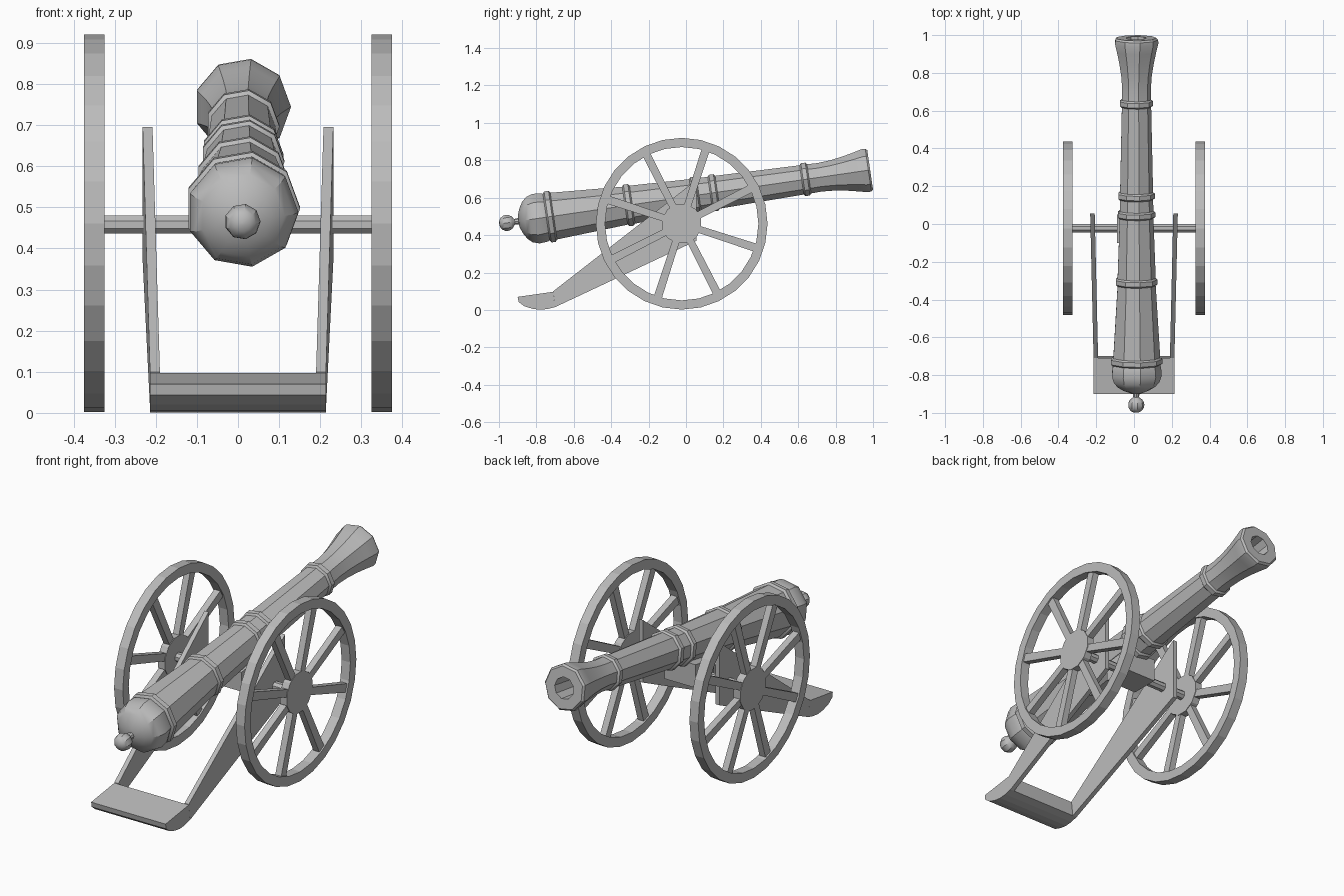
import bpy, bmesh, math
from mathutils import Matrix, Vector

if "Cube" in bpy.data.objects:
    bpy.data.objects.remove(bpy.data.objects["Cube"])

mat = bpy.data.materials.new("plain_grey")
mat.diffuse_color = (0.5, 0.5, 0.5, 1)
mat.use_nodes = True
mat.node_tree.nodes["Principled BSDF"].inputs["Base Color"].default_value = mat.diffuse_color


def finish(name, bm, smooth=False):
    bmesh.ops.recalc_face_normals(bm, faces=bm.faces)
    me = bpy.data.meshes.new(name)
    bm.to_mesh(me)
    bm.free()
    ob = bpy.data.objects.new(name, me)
    bpy.context.collection.objects.link(ob)
    me.materials.append(mat)
    if smooth:
        bpy.ops.object.select_all(action='DESELECT')
        ob.select_set(True)
        bpy.context.view_layer.objects.active = ob
        bpy.ops.object.shade_smooth_by_angle(angle=math.radians(30))
    return ob


def prism(bm, left, right):
    """Solid between two matching outlines."""
    a = [bm.verts.new(p) for p in left]
    b = [bm.verts.new(p) for p in right]
    n = len(a)
    bm.faces.new(a)
    bm.faces.new(b[::-1])
    for i in range(n):
        j = (i + 1) % n
        bm.faces.new((a[i], b[i], b[j], a[j]))


def lathe(bm, profile, n):
    """Revolve (distance, radius) pairs around the y axis."""
    rings = []
    for s, r in profile:
        rings.append([bm.verts.new((r * math.cos(k * math.tau / n), s,
                                    r * math.sin(k * math.tau / n))) for k in range(n)])
    for a, b in zip(rings, rings[1:]):
        for i in range(n):
            j = (i + 1) % n
            bm.faces.new((a[i], a[j], b[j], b[i]))
    bm.faces.new(rings[0])
    bm.faces.new(rings[-1])


def band(s, r, h=0.010, w=0.02):
    """Raised moulding around the barrel."""
    return [(s - w, r), (s - w * 0.6, r + h), (s + w * 0.6, r + h), (s + w, r)]


# Nine-sided barrel with knob, rounded breech, bands, flared muzzle and bore
knob = [(-0.968 - 0.041 * math.cos(t), 0.004 + 0.04 * math.sin(t))
        for t in [i * math.pi / 8 for i in range(8)]]
profile = knob + [(-0.925, 0.016), (-0.905, 0.018), (-0.903, 0.035), (-0.89, 0.07),
                  (-0.87, 0.103), (-0.845, 0.125), (-0.81, 0.136), (-0.765, 0.132)]
profile += band(-0.735, 0.128, 0.012) + band(-0.31, 0.104) + band(0.05, 0.092)
profile += band(0.15, 0.09) + band(0.645, 0.08)
profile += [(0.72, 0.078), (0.79, 0.083), (0.86, 0.094), (0.92, 0.107), (0.965, 0.118),
            (0.985, 0.117), (0.995, 0.108), (0.995, 0.055), (0.70, 0.05)]
bm = bmesh.new()
lathe(bm, profile, 9)
barrel = finish("barrel", bm, True)
barrel.matrix_world = Matrix.Translation((0.011, 0, 0.605)) @ Matrix.Rotation(math.radians(8.3), 4, 'X')

CY, CZ, R = -0.023, 0.461, 0.459


def wheel_point(x, r, a):
    return Vector((x, CY + r * math.cos(a), CZ + r * math.sin(a)))


for side, label in ((-1, "left"), (1, "right")):
    x0, x1 = side * 0.325, side * 0.375
    # Wheel rim
    bm = bmesh.new()
    n = 28
    rings = [[bm.verts.new(wheel_point(x, r, k * math.tau / n)) for k in range(n)]
             for x, r in ((x0, R), (x1, R), (x1, 0.41), (x0, 0.41))]
    for q in range(4):
        a, b = rings[q], rings[(q + 1) % 4]
        for i in range(n):
            j = (i + 1) % n
            bm.faces.new((a[i], a[j], b[j], b[i]))
    finish(label + "_rim", bm)
    # Hub disc
    bm = bmesh.new()
    angles = [(k + 0.5) * math.tau / 12 for k in range(12)]
    prism(bm, [wheel_point(side * 0.33, 0.108, a) for a in angles],
          [wheel_point(side * 0.37, 0.108, a) for a in angles])
    finish(label + "_hub", bm)
    # Eight spokes
    bm = bmesh.new()
    for k in range(8):
        a = math.radians(27 + 45 * k)
        t = Vector((0, -math.sin(a), math.cos(a)))
        def outline(x):
            p, q = wheel_point(x, 0.09, a), wheel_point(x, 0.42, a)
            return [p - t * 0.019, q - t * 0.022, q + t * 0.022, p + t * 0.019]
        prism(bm, outline(side * 0.333), outline(side * 0.367))
    finish(label + "_spokes", bm)
    # Slanted carriage cheek, spreading toward the front
    bm = bmesh.new()
    shape = [(-0.71, 0.10), (-0.70, 0.015), (0.056, 0.37), (0.056, 0.695)]
    def cheek(x):
        return [(side * (x + 0.018 * (y + 0.71) / 0.766), y, z) for y, z in shape]
    prism(bm, cheek(0.19), cheek(0.214))
    finish(label + "_cheek", bm)

# Trail plate with a curved underside
tail = [(-0.71, 0.097), (-0.9, 0.07), (-0.895, 0.043), (-0.865, 0.02), (-0.82, 0.006),
        (-0.78, 0.001), (-0.74, 0.005), (-0.70, 0.015)]
bm = bmesh.new()
prism(bm, [(-0.214, y, z) for y, z in tail], [(0.214, y, z) for y, z in tail])
finish("trail_plate", bm)

# Axle
bm = bmesh.new()
eight = [(k + 0.5) * math.tau / 8 for k in range(8)]
prism(bm, [wheel_point(-0.34, 0.024, a) - Vector((0, 0, 0.003)) for a in eight],
      [wheel_point(0.34, 0.024, a) - Vector((0, 0, 0.003)) for a in eight])
finish("axle", bm)

# Bed block carrying the barrel on the axle
bed = [(-0.10, 0.42), (0.05, 0.42), (0.05, 0.54), (-0.10, 0.52)]
bm = bmesh.new()
prism(bm, [(-0.09, y, z) for y, z in bed], [(0.09, y, z) for y, z in bed])
finish("bed_block", bm)
